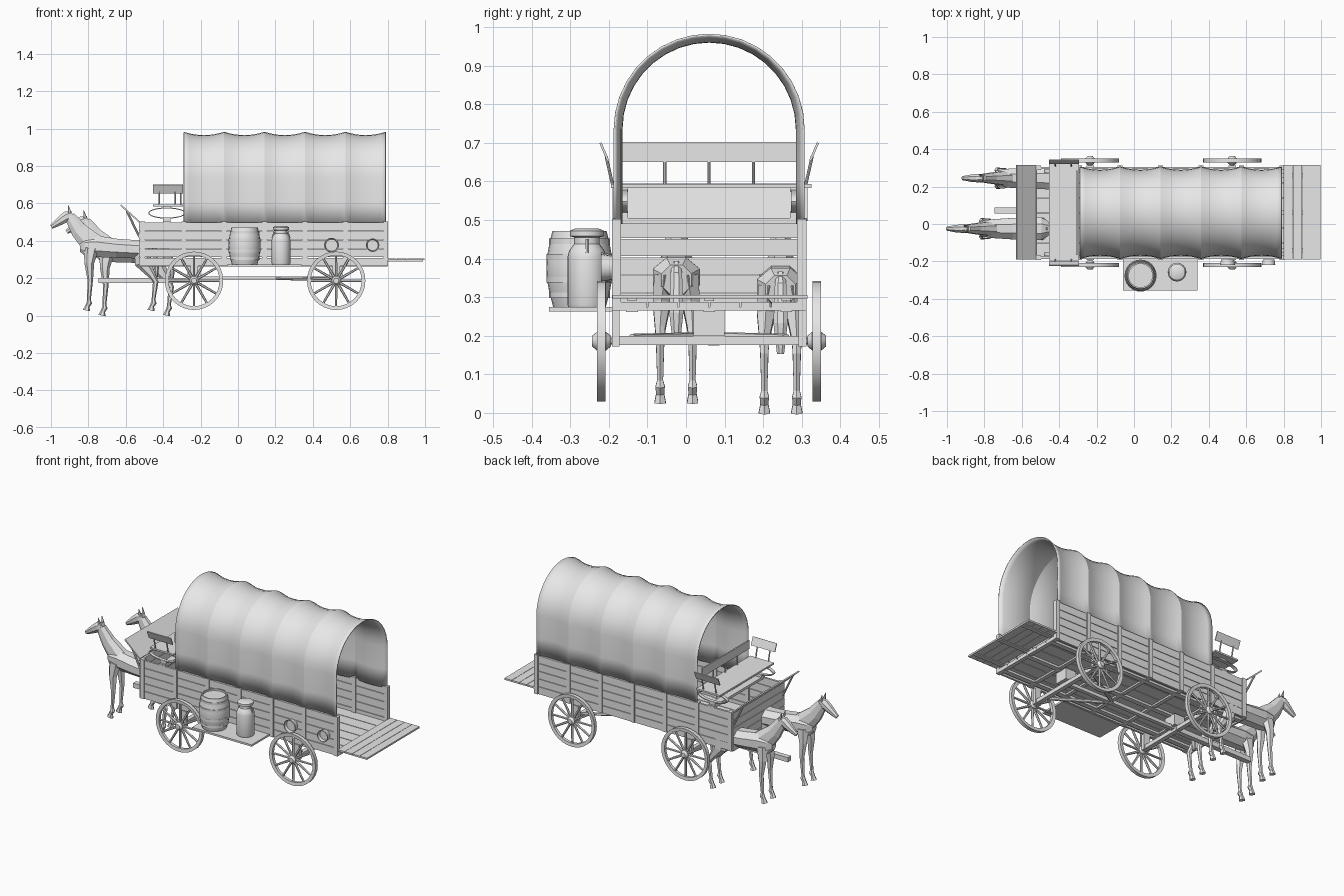
import bpy, bmesh, math
from mathutils import Vector, Matrix

if "Cube" in bpy.data.objects:
    bpy.data.objects.remove(bpy.data.objects["Cube"])

grey = bpy.data.materials.new("plain_grey")
grey.use_nodes = True
grey.diffuse_color = (0.8, 0.8, 0.8, 1)
grey.node_tree.nodes["Principled BSDF"].inputs["Base Color"].default_value = (0.8, 0.8, 0.8, 1)

MID, HALF = 0.06, 0.245            # wagon centre line and half width
SIDES = (-1, 1)
RIBS = [-0.29 + 0.216 * i for i in range(6)]


def finish(name, bm, smooth=None):
    bmesh.ops.recalc_face_normals(bm, faces=bm.faces)
    mesh = bpy.data.meshes.new(name)
    bm.to_mesh(mesh)
    bm.free()
    mesh.materials.append(grey)
    if smooth:
        mesh.shade_smooth()
        mesh.set_sharp_from_angle(angle=smooth)
    obj = bpy.data.objects.new(name, mesh)
    bpy.context.collection.objects.link(obj)
    return obj


def box(bm, x, y, z, rot=None):
    """Box from (low, high) pairs, optionally turned about its own centre."""
    spans = (x, y, z)
    size = Matrix.Diagonal([b - a for a, b in spans] + [1])
    place = Matrix.Translation([(a + b) / 2 for a, b in spans])
    bmesh.ops.create_cube(bm, size=1, matrix=place @ (rot or Matrix()) @ size)


def rod(bm, a, b, r1, r2=None, n=8):
    a, b = Vector(a), Vector(b)
    turn = (b - a).to_track_quat('Z', 'Y').to_matrix().to_4x4()
    bmesh.ops.create_cone(bm, cap_ends=True, segments=n, radius1=r1,
                          radius2=r1 if r2 is None else r2, depth=(b - a).length,
                          matrix=Matrix.Translation((a + b) / 2) @ turn)


def skin(bm, rings, closed=False):
    """Bridge rings of points; cap the ends unless the rings form a loop."""
    rings = [[bm.verts.new(p) for p in ring] for ring in rings]
    n = len(rings[0])
    pairs = list(zip(rings, rings[1:])) + ([(rings[-1], rings[0])] if closed else [])
    for a, b in pairs:
        for i in range(n):
            j = (i + 1) % n
            bm.faces.new((a[i], a[j], b[j], b[i]))
    if not closed:
        bm.faces.new(rings[0])
        bm.faces.new(rings[-1])


def lathe(bm, profile, origin, axis='Z', n=24, closed=False):
    turn = Matrix.Rotation(math.pi / 2, 4, 'X') if axis == 'Y' else Matrix()
    place = Matrix.Translation(origin) @ turn
    skin(bm, [[place @ Vector((r * math.cos(k * math.tau / n), r * math.sin(k * math.tau / n), h))
               for k in range(n)] for r, h in profile], closed)


def loft(bm, stations, base, n=8):
    """Ellipse rings (x, y, z, half width, half height) along a path."""
    pts = [Vector(s[:3]) + base for s in stations]
    rings = []
    for i, (p, s) in enumerate(zip(pts, stations)):
        t = pts[min(i + 1, len(pts) - 1)] - pts[max(i - 1, 0)]
        up = t.cross(Vector((0, 1, 0))).normalized()
        rings.append([p + Vector((0, s[3] * math.cos(a), 0)) + up * s[4] * math.sin(a)
                      for a in [(k + 0.5) * math.tau / n for k in range(n)]])
    skin(bm, rings)


# Wagon bed: lengthwise floor boards, sills and cross beams
bm = bmesh.new()
for i in range(6):
    y = MID - 0.24 + i * 0.08
    box(bm, (-0.52, 0.8), (y + 0.002, y + 0.078), (0.275, 0.288))
for y in (-0.2, 0, 0.2):
    box(bm, (-0.52, 0.8), (MID + y - 0.015, MID + y + 0.015), (0.262, 0.275))
for x in RIBS:
    box(bm, (x - 0.012, x + 0.012), (MID - HALF, MID + HALF), (0.265, 0.275))
finish("wagon_floor", bm)

# Plank sides with stakes
for s, name in zip(SIDES, ("right_side", "left_side")):
    bm = bmesh.new()
    y = MID + s * (HALF - 0.005)
    for i in range(5):
        z = 0.265 + i * 0.047
        box(bm, (-0.525, 0.8), (y - 0.006, y + 0.006), (z, z + 0.044))
    for x in [-0.51] + RIBS:
        box(bm, (x - 0.013, x + 0.013), (y - 0.012, y + 0.012), (0.265, 0.502))
    finish(name, bm)

bm = bmesh.new()
for i in range(5):
    z = 0.265 + i * 0.047
    box(bm, (-0.53, -0.518), (MID - HALF, MID + HALF), (z, z + 0.044))
finish("front_panel", bm)

bm = bmesh.new()
for i in range(4):
    box(bm, (0.8 + i * 0.05, 0.848 + i * 0.05), (MID - 0.25, MID + 0.255), (0.296, 0.306))
for y in (-0.2, 0, 0.2):
    box(bm, (0.79, 0.99), (MID + y - 0.012, MID + y + 0.012), (0.29, 0.297))
finish("tailgate", bm)

# Canvas cover sagging between its hoops
bm = bmesh.new()
rows, STEPS, ARC = [], 8, 18
for i in range(5 * STEPS + 1):
    t = (i % STEPS) / STEPS
    sag = 0.018 * 4 * t * (1 - t)
    r = HALF - sag
    outline = [(r, 0.49), (r, 0.6)]
    outline += [(r * math.cos(a), 0.735 + r * math.sin(a)) for a in
                [k * math.pi / ARC for k in range(ARC + 1)]]
    outline += [(-r, 0.6), (-r, 0.49)]
    x = RIBS[0] + i * 0.216 / STEPS
    rows.append([bm.verts.new((x, MID + y, z)) for y, z in outline])
for a, b in zip(rows, rows[1:]):
    for j in range(len(a) - 1):
        bm.faces.new((a[j], a[j + 1], b[j + 1], b[j]))
cover = finish("canvas_cover", bm, 0.5)
mod = cover.modifiers.new("thickness", 'SOLIDIFY')
mod.thickness, mod.offset = 0.005, 0

# Driver's bench on elliptical springs
bm = bmesh.new()
box(bm, (-0.455, -0.295), (MID - 0.255, MID + 0.265), (0.583, 0.593))
box(bm, (-0.31, -0.302), (MID - 0.225, MID + 0.225), (0.65, 0.702))
for y in (-0.115, 0, 0.115):
    rod(bm, (-0.306, MID + y, 0.59), (-0.306, MID + y, 0.66), 0.004)
for s in SIDES:
    y = MID + s * 0.272
    box(bm, (-0.455, -0.295), (y - 0.003, y + 0.003), (0.652, 0.702),
        Matrix.Rotation(-s * 0.4, 4, 'X'))
    for x in (-0.42, -0.335):
        rod(bm, (x, MID + s * 0.25, 0.59), (x, MID + s * 0.267, 0.665), 0.004)
finish("bench", bm)

bm = bmesh.new()
for s in SIDES:
    y = MID + s * 0.222
    rings = []
    for k in range(24):
        c, d = math.cos(k * math.tau / 24), math.sin(k * math.tau / 24)
        rings.append([(-0.38 + a * c, y + w, 0.548 + b * d) for a, b, w in
                      ((0.1, 0.03, -0.01), (0.1, 0.03, 0.01), (0.094, 0.024, 0.01), (0.094, 0.024, -0.01))])
    skin(bm, rings, closed=True)
    box(bm, (-0.4, -0.36), (y - 0.012, y + 0.012), (0.5, 0.523))
    box(bm, (-0.4, -0.36), (y - 0.012, y + 0.012), (0.573, 0.585))
box(bm, (-0.4, -0.36), (MID - HALF, MID + HALF), (0.49, 0.505))
finish("bench_springs", bm, 0.6)

bm = bmesh.new()
box(bm, (-0.645, -0.51), (MID - 0.25, MID + 0.255), (0.542, 0.55), Matrix.Rotation(0.733, 4, 'Y'))
for s in SIDES:
    rod(bm, (-0.527, MID + s * 0.235, 0.42), (-0.595, MID + s * 0.235, 0.56), 0.006)
finish("footboard", bm)

# Wheels and running gear
for x, end in ((-0.235, "front"), (0.525, "rear")):
    for s, side in zip(SIDES, ("right", "left")):
        bm = bmesh.new()
        c = Vector((x, MID + s * 0.279, 0.186))
        lathe(bm, [(0.156, -0.011), (0.156, 0.011), (0.136, 0.009), (0.136, -0.009)],
              c, 'Y', 32, closed=True)
        lathe(bm, [(0.014, -0.024), (0.024, -0.012), (0.024, 0.012), (0.014, 0.024)], c, 'Y', 16)
        for k in range(12):
            a = k * math.tau / 12
            d = Vector((math.cos(a), 0, math.sin(a)))
            rod(bm, c + d * 0.02, c + d * 0.14, 0.0075, 0.006, 6)
        finish(f"{end}_{side}_wheel", bm, 0.6)
    bm = bmesh.new()
    rod(bm, (x, MID - 0.298, 0.186), (x, MID + 0.302, 0.186), 0.009, n=12)
    box(bm, (x - 0.013, x + 0.013), (MID - 0.24, MID + 0.24), (0.176, 0.199))
    box(bm, (x - 0.035, x + 0.035), (MID - 0.04, MID + 0.04), (0.199, 0.265))
    for s in SIDES:
        y = MID + s * 0.242
        box(bm, (x - 0.02, x + 0.02), (y - 0.01, y + 0.01), (0.172, 0.265))
    finish(f"{end}_axle", bm)

bm = bmesh.new()
box(bm, (-0.235, 0.525), (MID - 0.012, MID + 0.012), (0.19, 0.21))
for s in SIDES:
    rod(bm, (0.525, MID + s * 0.2, 0.195), (0.2, MID, 0.2), 0.01)
finish("reach_pole", bm)

bm = bmesh.new()
box(bm, (-0.745, -0.22), (MID - 0.003, MID + 0.027), (0.174, 0.202))
finish("tongue", bm)

# Side shelf with its load
bm = bmesh.new()
box(bm, (-0.06, 0.34), (-0.355, MID - HALF), (0.263, 0.274))
finish("side_shelf", bm)

bm = bmesh.new()
lathe(bm, [(0.068, 0.274), (0.078, 0.31), (0.085, 0.35), (0.086, 0.375), (0.085, 0.4),
           (0.078, 0.44), (0.07, 0.472), (0.063, 0.472), (0.063, 0.462)], (0.035, -0.276, 0))
for z, r in ((0.305, 0.079), (0.345, 0.086), (0.405, 0.086), (0.445, 0.079)):
    lathe(bm, [(r - 0.006, z - 0.007), (r, z - 0.007), (r, z + 0.007), (r - 0.006, z + 0.007)],
          (0.035, -0.276, 0), closed=True)
finish("barrel", bm, 0.6)

bm = bmesh.new()
lathe(bm, [(0.048, 0.274), (0.05, 0.28), (0.05, 0.405), (0.046, 0.42), (0.033, 0.438),
           (0.033, 0.455), (0.044, 0.458), (0.044, 0.472), (0.03, 0.478)], (0.23, -0.257, 0))
for s in SIDES:
    rod(bm, (0.23 + s * 0.047, -0.257, 0.415), (0.23 + s * 0.035, -0.257, 0.45), 0.004)
finish("milk_can", bm, 0.6)

for x, r, name in ((0.5, 0.04, "front_side_pail"), (0.72, 0.036, "rear_side_pail")):
    bm = bmesh.new()
    lathe(bm, [(r * 0.85, 0), (r, 0.03), (r * 0.88, 0.03), (r * 0.8, 0.012)],
          (x, MID - HALF - 0.005, 0.376), 'Y', 20)
    finish(name, bm, 0.6)

# Low-poly horses
BODY = [(-0.845, 0, 0.37, 0.02, 0.03), (-0.82, 0, 0.37, 0.044, 0.055), (-0.76, 0, 0.37, 0.054, 0.062),
        (-0.65, 0, 0.36, 0.062, 0.055), (-0.56, 0, 0.355, 0.064, 0.053), (-0.5, 0, 0.352, 0.066, 0.055),
        (-0.46, 0, 0.345, 0.042, 0.042)]
NECK = [(-0.77, 0, 0.375, 0.042, 0.068), (-0.85, 0, 0.455, 0.03, 0.048), (-0.9, 0, 0.53, 0.022, 0.032)]
HEAD = [(-0.885, 0, 0.543, 0.016, 0.02), (-0.915, 0, 0.53, 0.024, 0.031), (-0.945, 0, 0.51, 0.022, 0.026),
        (-0.98, 0, 0.486, 0.015, 0.017), (-0.998, 0, 0.474, 0.012, 0.012)]
FORE = [(-0.785, 0.03, 0.36, 0.026, 0.04), (-0.795, 0.038, 0.28, 0.02, 0.026), (-0.79, 0.042, 0.19, 0.013, 0.015),
        (-0.797, 0.042, 0.085, 0.009, 0.01), (-0.795, 0.042, 0.068, 0.014, 0.015),
        (-0.805, 0.042, 0.05, 0.012, 0.012), (-0.81, 0.042, 0.027, 0.017, 0.02)]
HIND = [(-0.505, 0.03, 0.36, 0.032, 0.05), (-0.51, 0.038, 0.28, 0.026, 0.042), (-0.46, 0.042, 0.215, 0.015, 0.02),
        (-0.44, 0.042, 0.18, 0.012, 0.015), (-0.452, 0.042, 0.085, 0.009, 0.01),
        (-0.45, 0.042, 0.068, 0.014, 0.015), (-0.46, 0.042, 0.05, 0.012, 0.012), (-0.465, 0.042, 0.027, 0.017, 0.02)]
TAIL = [(-0.475, 0, 0.385, 0.012, 0.012), (-0.445, 0, 0.36, 0.016, 0.012), (-0.435, 0, 0.26, 0.02, 0.014),
        (-0.44, 0, 0.18, 0.01, 0.008)]
for name, place in (("right_horse", (0, -0.025, 0)), ("left_horse", (0.083, 0.245, -0.027))):
    bm = bmesh.new()
    base = Vector(place)
    for part in (BODY, NECK, HEAD, TAIL):
        loft(bm, part, base)
    for s in SIDES:
        for leg in (FORE, HIND):
            loft(bm, [(x, s * y, z, w, h) for x, y, z, w, h in leg], base, 6)
        rod(bm, base + Vector((-0.9, s * 0.014, 0.55)), base + Vector((-0.908, s * 0.018, 0.592)), 0.01, 0.001, 5)
    finish(name, bm)
